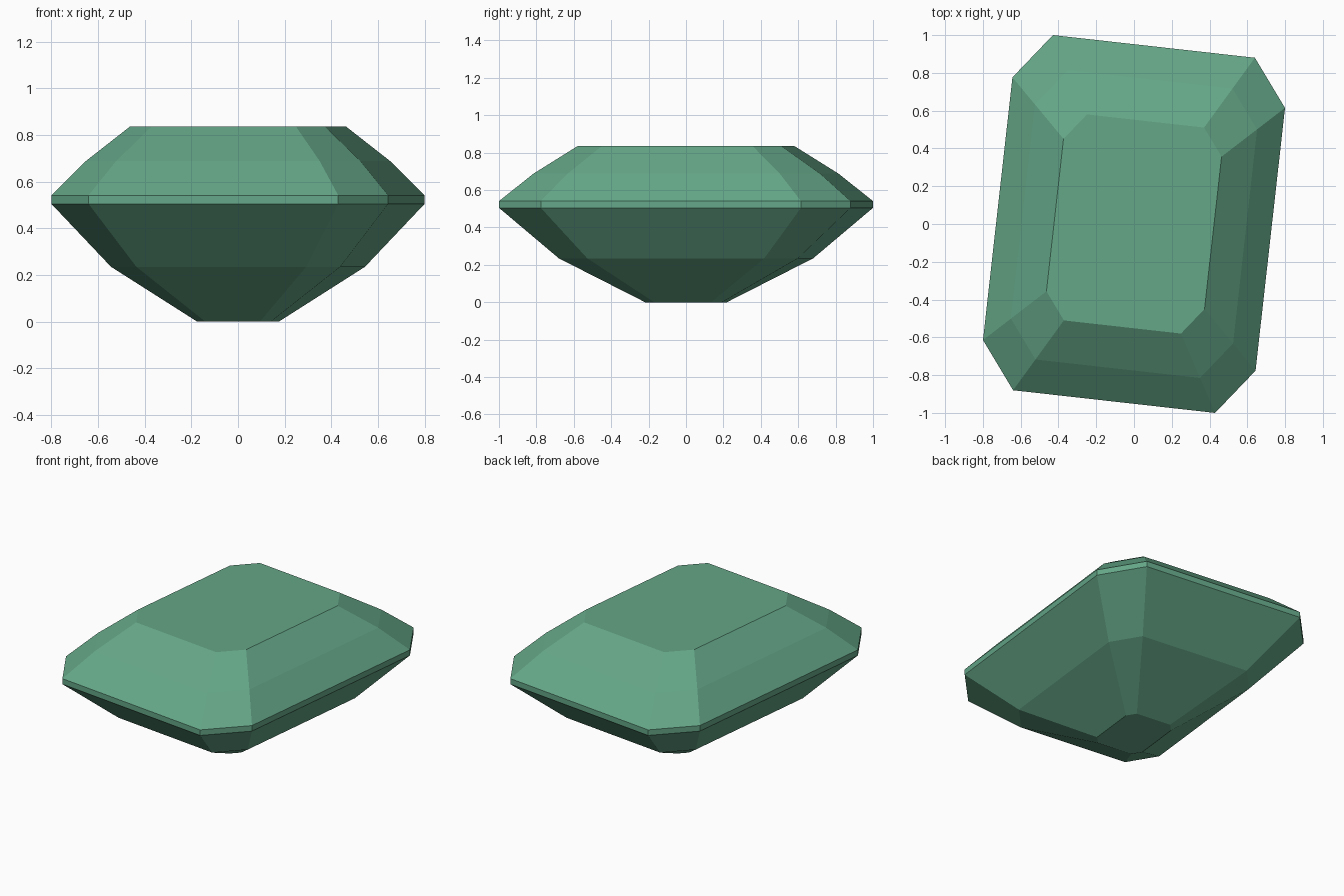
import bpy, bmesh, math

if "Cube" in bpy.data.objects:
    bpy.data.objects.remove(bpy.data.objects["Cube"])

# Cut-corner rectangle outline, turned slightly about z
HX, HY, CX, CY = 0.726, 0.946, 0.538, 0.70
outline = [(HX, -CY), (HX, CY), (CX, HY), (-CX, HY),
           (-HX, CY), (-HX, -CY), (-CX, -HY), (CX, -HY)]
turn = math.radians(-6.4)
c, s = math.cos(turn), math.sin(turn)
outline = [(x * c - y * s, x * s + y * c) for x, y in outline]

# Stacked steps (height, scale): culet, pavilion, girdle, crown, table
steps = [(0.0, 0.218), (0.235, 0.68), (0.505, 1.0),
         (0.541, 1.0), (0.688, 0.815), (0.835, 0.58)]

bm = bmesh.new()
rings = [[bm.verts.new((x * k, y * k, z)) for x, y in outline] for z, k in steps]

# Facets between neighbouring steps
for low, high in zip(rings, rings[1:]):
    for i in range(8):
        j = (i + 1) % 8
        bm.faces.new((low[i], low[j], high[j], high[i]))

# Flat culet below and table on top
bm.faces.new(rings[0][::-1])
bm.faces.new(rings[-1])
bmesh.ops.recalc_face_normals(bm, faces=bm.faces)

mesh = bpy.data.meshes.new("cut_gem")
bm.to_mesh(mesh)
bm.free()

green = bpy.data.materials.new("gem green")
green.diffuse_color = (0.13, 0.385, 0.245, 1.0)
green.use_nodes = True
green.node_tree.nodes["Principled BSDF"].inputs["Base Color"].default_value = green.diffuse_color
mesh.materials.append(green)

gem = bpy.data.objects.new("cut_gem", mesh)
bpy.context.collection.objects.link(gem)
